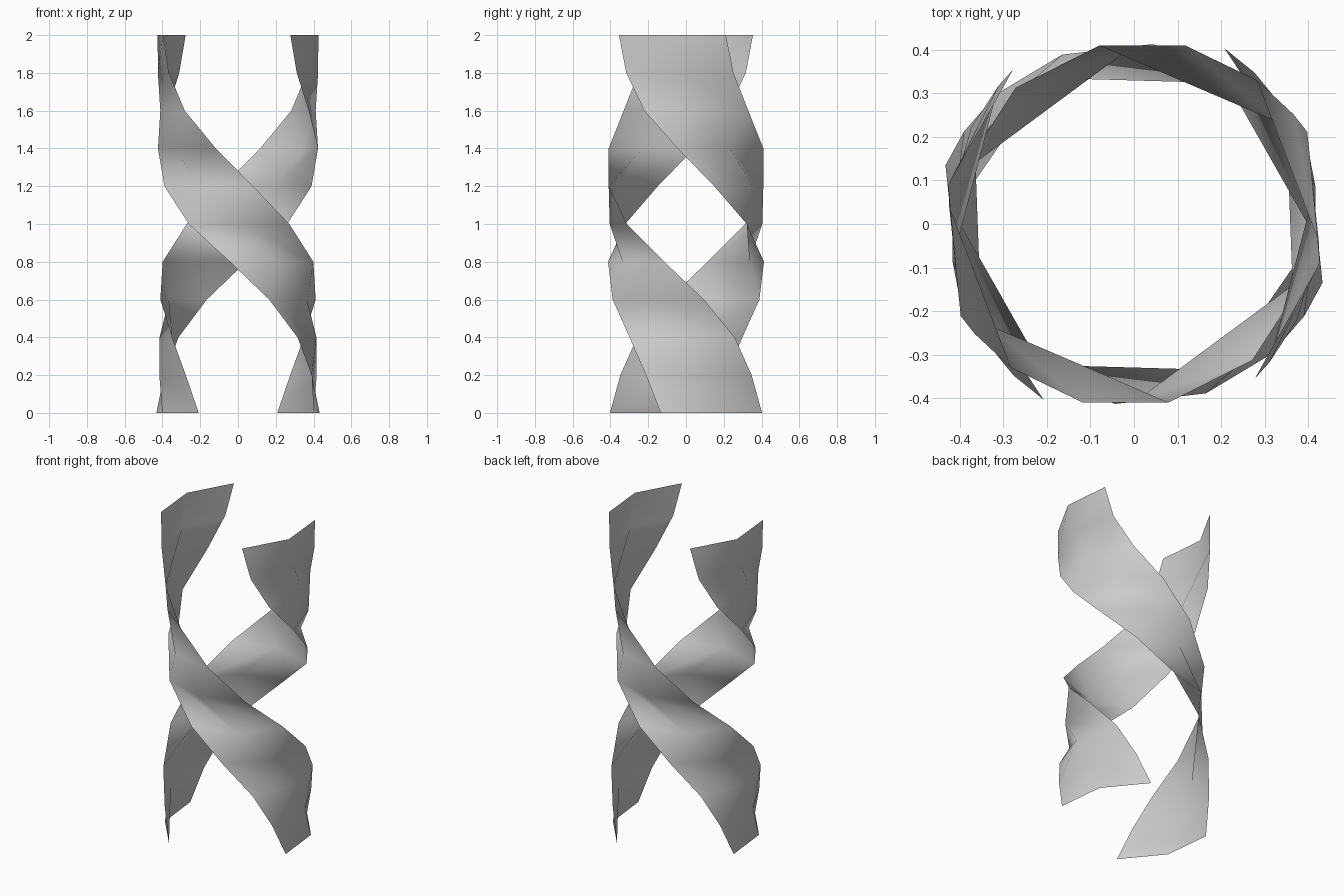
import bpy, bmesh, math

cube = bpy.data.objects.get("Cube")
if cube:
    bpy.data.objects.remove(cube, do_unlink=True)

# Ribbon turn (degrees), rim radius and centreline radius at each level
TURN = [22.7, 11.5, -3.5, -27, -56, -89, -119, -146, -170.5, -185.5, -192]
RIM = [.453, .444, .434, .422, .415, .414, .417, .426, .434, .444, .45]
MID = [.434, .425, .416, .41, .405, .404, .406, .41, .417, .426, .435]
HALF_WIDTH = 40
STEP = 0.2

grey = bpy.data.materials.new("plain_grey")
grey.use_nodes = True
colour = (0.6, 0.6, 0.6, 1)
grey.diffuse_color = colour
grey.node_tree.nodes["Principled BSDF"].inputs["Base Color"].default_value = colour


def make_ribbon(name, start):
    """Thin twisted strip, two faces wide, with diagonals alternating by row."""
    bm = bmesh.new()
    rows = []
    for level, (turn, rim, mid) in enumerate(zip(TURN, RIM, MID)):
        row = []
        for side, radius in ((1, rim), (0, mid), (-1, rim)):
            a = math.radians(start + turn + side * HALF_WIDTH)
            row.append(bm.verts.new((radius * math.cos(a), radius * math.sin(a), level * STEP)))
        rows.append(row)
    for level, (low, high) in enumerate(zip(rows, rows[1:])):
        for c in range(2):
            quad = [low[c], high[c], high[c + 1], low[c + 1]]
            # Even rows split along the long diagonal, odd rows along the short one
            if level % 2:
                quad = quad[1:] + quad[:1]
            bm.faces.new(quad[:3])
            bm.faces.new((quad[0], quad[2], quad[3]))
    for face in bm.faces:
        face.smooth = True
    mesh = bpy.data.meshes.new(name)
    bm.to_mesh(mesh)
    bm.free()
    mesh.materials.append(grey)
    bpy.context.collection.objects.link(bpy.data.objects.new(name, mesh))


# Two matching strands on opposite sides
make_ribbon("front_ribbon", 0)
make_ribbon("back_ribbon", 180)
